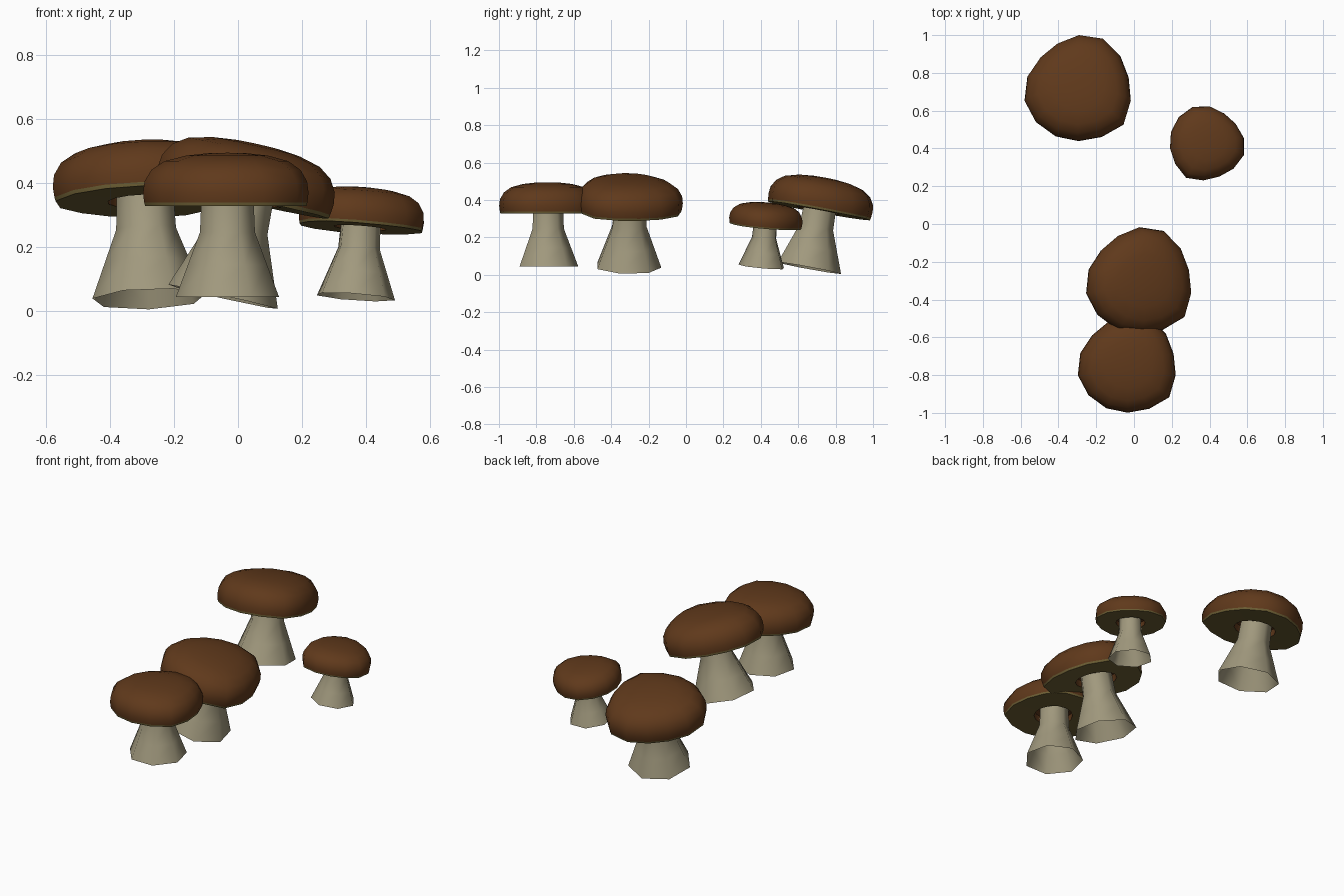
import bpy, bmesh, math
from mathutils import Matrix, Vector

if "Cube" in bpy.data.objects:
    bpy.data.objects.remove(bpy.data.objects["Cube"])


def material(name, rgb):
    m = bpy.data.materials.new(name)
    m.diffuse_color = (*rgb, 1)
    m.use_nodes = True
    m.node_tree.nodes["Principled BSDF"].inputs["Base Color"].default_value = m.diffuse_color
    return m


BROWN = material("cap brown", (0.116, 0.041, 0.011))
OLIVE = material("gill olive", (0.150, 0.112, 0.034))
CREAM = material("stem cream", (0.355, 0.318, 0.207))

# Slightly uneven cap outline: one factor per side
OUTLINE = [0.99, 0.945, 0.98, 1.035, 1.0, 0.93, 0.92,
           0.98, 1.03, 1.01, 0.99, 0.98, 1.0, 1.07]
HEIGHT = 0.31  # stem foot to cap underside

# Cap profile, centre top -> rim -> underside -> recess round the stem (radius, z)
CAP = [(0.07, 0.179), (0.143, 0.171), (0.215, 0.152), (0.258, 0.122),
       (0.281, 0.083), (0.286, 0.045), (0.282, 0.012),
       (0.279, 0.0), (0.118, 0.001), (0.116, 0.04), (0.088, 0.045)]
GILL_BANDS = (6, 7)  # rim lip and underside
STEM = [(0.180, 0.0), (0.138, 0.11), (0.096, 0.22), (0.090, HEIGHT + 0.05)]


def lathe(name, profile, factors, start, mats, band_mat, matrix, top=None):
    """Sweep a profile round z; uneven factors fade out towards the axis."""
    bm = bmesh.new()
    n = len(factors)
    rings = []
    for r, z in profile:
        fade = min(1, max(0, (r - 0.09) / 0.15))
        ring = []
        for i, f in enumerate(factors):
            a = math.radians(start) + 2 * math.pi * i / n
            k = r * (1 + (f - 1) * fade)
            ring.append(bm.verts.new((k * math.cos(a), k * math.sin(a), z)))
        rings.append(ring)
    for b, (lo, hi) in enumerate(zip(rings, rings[1:])):
        for i in range(n):
            j = (i + 1) % n
            face = bm.faces.new((lo[i], lo[j], hi[j], hi[i]))
            face.material_index = band_mat(b)
    if top is not None:
        tip = bm.verts.new((0, 0, top))
        for i in range(n):
            bm.faces.new((tip, rings[0][i], rings[0][(i + 1) % n]))
        for f in bm.faces:
            if len(f.verts) == 4:
                f.normal_flip()
    bm.transform(matrix)
    mesh = bpy.data.meshes.new(name)
    bm.to_mesh(mesh)
    bm.free()
    for m in mats:
        mesh.materials.append(m)
    ob = bpy.data.objects.new(name, mesh)
    bpy.context.collection.objects.link(ob)
    bpy.ops.object.select_all(action='DESELECT')
    ob.select_set(True)
    bpy.context.view_layer.objects.active = ob
    bpy.ops.object.shade_smooth_by_angle(angle=math.radians(58))
    return ob


def mushroom(name, foot, lean_x, lean_y, spin, scale):
    m = (Matrix.Translation(Vector(foot))
         @ Matrix.Rotation(math.radians(lean_x), 4, 'Y')
         @ Matrix.Rotation(math.radians(-lean_y), 4, 'X')
         @ Matrix.Rotation(math.radians(spin), 4, 'Z')
         @ Matrix.Scale(scale, 4))
    # stem: open seven-sided flared tube
    lathe(name + "_stem", STEM, [1] * 7, 90, [CREAM], lambda b: 0, m)
    # cap: brown dome with olive underside
    lathe(name + "_cap", CAP, OUTLINE, -13, [BROWN, OLIVE],
          lambda b: 1 if b in GILL_BANDS else 0,
          m @ Matrix.Translation((0, 0, HEIGHT)), top=0.181)


mushroom("back_left", (-0.280, 0.652, 0.037), -2, 10.5, 0, 1.0)
mushroom("back_right", (0.367, 0.406, 0.043), 4, 5, -82, 0.70)
mushroom("middle", (-0.047, -0.312, 0.043), 12.5, 1.5, 0, 1.0)
mushroom("front", (-0.033, -0.741, 0.043), 0, 0, 0, 0.92)
